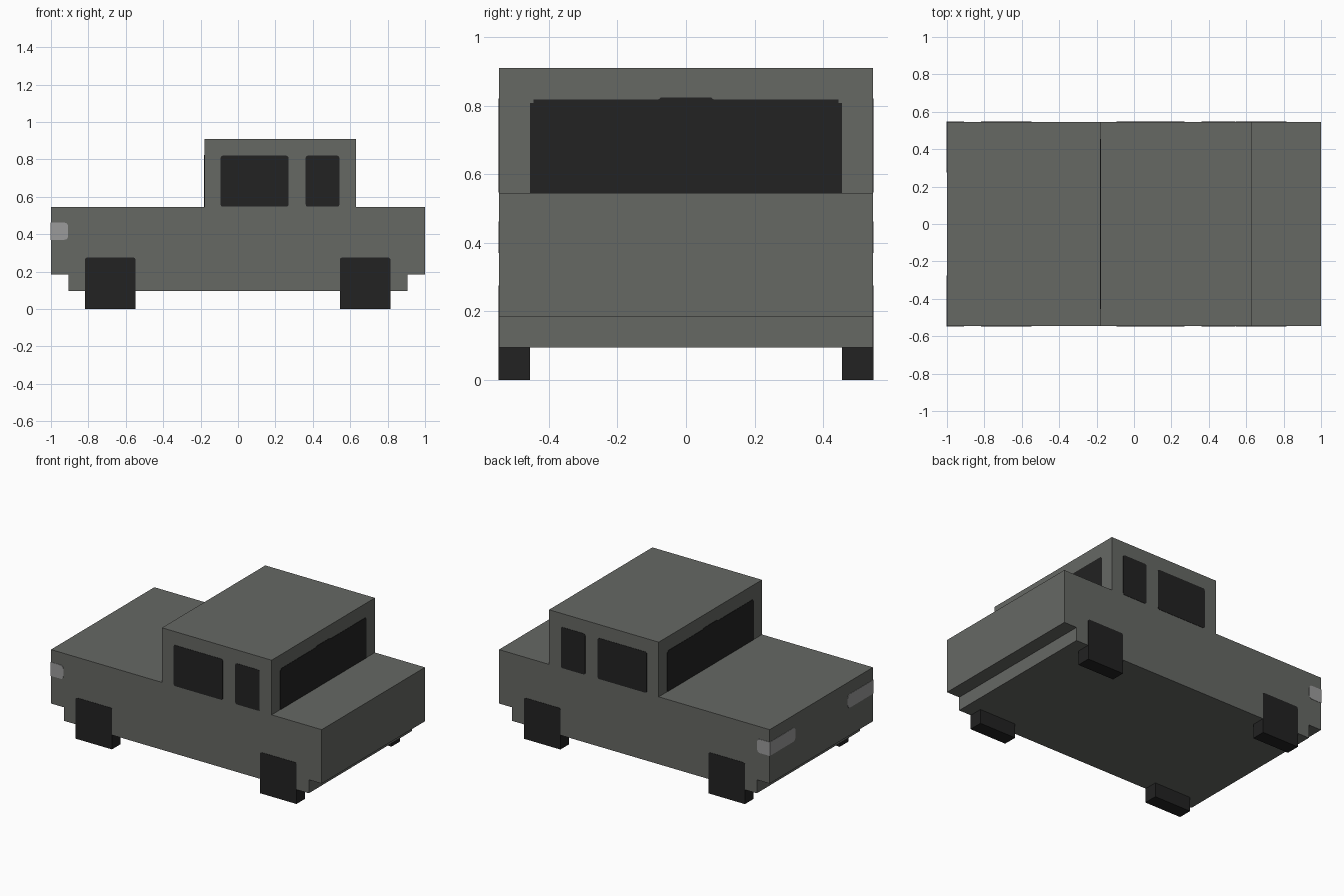
import bpy, bmesh, math

cube = bpy.data.objects.get("Cube")
if cube:
    bpy.data.objects.remove(cube, do_unlink=True)


def material(name, r, g, b):
    m = bpy.data.materials.new(name)
    m.use_nodes = True
    m.diffuse_color = (r, g, b, 1)
    bsdf = m.node_tree.nodes["Principled BSDF"]
    bsdf.inputs["Base Color"].default_value = (r, g, b, 1)
    bsdf.inputs["Roughness"].default_value = 0.8
    return m


PAINT = material("grey_paint", 0.133, 0.138, 0.127)
BLACK = material("black_rubber_and_glass", 0.016, 0.016, 0.016)
LAMP = material("pale_grey_lamp", 0.33, 0.33, 0.33)

HALF = 0.545   # half the body width
T = 0.002      # how far plates stand proud


def prism(name, profile, axis, lo, hi, mat):
    """Extrude a (horizontal, z) profile along the x or y axis."""
    def place(h, z, d):
        return (h, d, z) if axis == "y" else (d, h, z)
    bm = bmesh.new()
    face = bm.faces.new([bm.verts.new(place(h, z, lo)) for h, z in profile])
    new = bmesh.ops.extrude_face_region(bm, geom=[face])["geom"]
    shift = (0, hi - lo, 0) if axis == "y" else (hi - lo, 0, 0)
    bmesh.ops.translate(bm, vec=shift,
                        verts=[v for v in new if isinstance(v, bmesh.types.BMVert)])
    bmesh.ops.recalc_face_normals(bm, faces=bm.faces[:])
    mesh = bpy.data.meshes.new(name)
    bm.to_mesh(mesh)
    bm.free()
    mesh.materials.append(mat)
    obj = bpy.data.objects.new(name, mesh)
    bpy.context.collection.objects.link(obj)
    return obj


def rounded(h0, h1, z0, z1, radii):
    """Rectangle with radii for lower left, lower right, upper right, upper left."""
    pts = []
    corners = [(h0, z0, 1, 1), (h1, z0, -1, 1), (h1, z1, -1, -1), (h0, z1, 1, -1)]
    for i, ((h, z, sh, sz), r) in enumerate(zip(corners, radii)):
        if r == 0:
            pts.append((h, z))
            continue
        for k in range(4):
            a = math.pi + i * math.pi / 2 + k * math.pi / 6
            pts.append((h + sh * r + r * math.cos(a), z + sz * r + r * math.sin(a)))
    return pts


# Body shell: sill, main hull and cabin in one side profile
hull = [(-0.905, 0.095), (0.905, 0.095), (0.905, 0.185), (1, 0.185), (1, 0.545),
        (0.63, 0.545), (0.63, 0.91), (-0.18, 0.91), (-0.18, 0.545),
        (-1, 0.545), (-1, 0.185), (-0.905, 0.185)]
prism("body", hull, "y", -HALF, HALF, PAINT)

# Windscreen and rear window, with a small raised notch at the top centre
half_glass = [(0.455, 0.545), (0.455, 0.808), (0.445, 0.808), (0.445, 0.817),
              (0.082, 0.817), (0.072, 0.824)]
glass = half_glass + [(-y, z) for y, z in reversed(half_glass)]
prism("windscreen", glass, "x", -0.18 - T, -0.178, BLACK)
prism("rear_window", glass, "x", 0.628, 0.63 + T, BLACK)

# Parts repeated on both sides
for side, s in (("left", 1), ("right", -1)):
    lo, hi = sorted((s * (HALF - T), s * (HALF + T)))

    # Side windows
    prism("front_side_window_" + side, rounded(-0.093, 0.27, 0.547, 0.82, [0.012] * 4),
          "y", lo, hi, BLACK)
    prism("rear_side_window_" + side, rounded(0.362, 0.542, 0.547, 0.82, [0.012] * 4),
          "y", lo, hi, BLACK)

    # Block wheels
    wlo, whi = sorted((s * 0.455, s * (HALF + T)))
    for end, x in (("front", -0.683), ("rear", 0.68)):
        prism(f"{end}_wheel_{side}",
              rounded(x - 0.135, x + 0.135, 0, 0.275, [0, 0, 0.012, 0.012]),
              "y", wlo, whi, BLACK)

    # Headlamps wrapping around the front corners
    prism("headlamp_side_" + side, rounded(-1 - T, -0.908, 0.37, 0.462, [0, 0.02, 0.02, 0]),
          "y", lo, hi, LAMP)
    y0, y1 = sorted((s * 0.275, s * HALF))
    radii = [0.025, 0, 0, 0.025] if s > 0 else [0, 0.025, 0.025, 0]
    prism("headlamp_front_" + side, rounded(y0, y1, 0.37, 0.462, radii),
          "x", -1 - T, -1 + T, LAMP)
